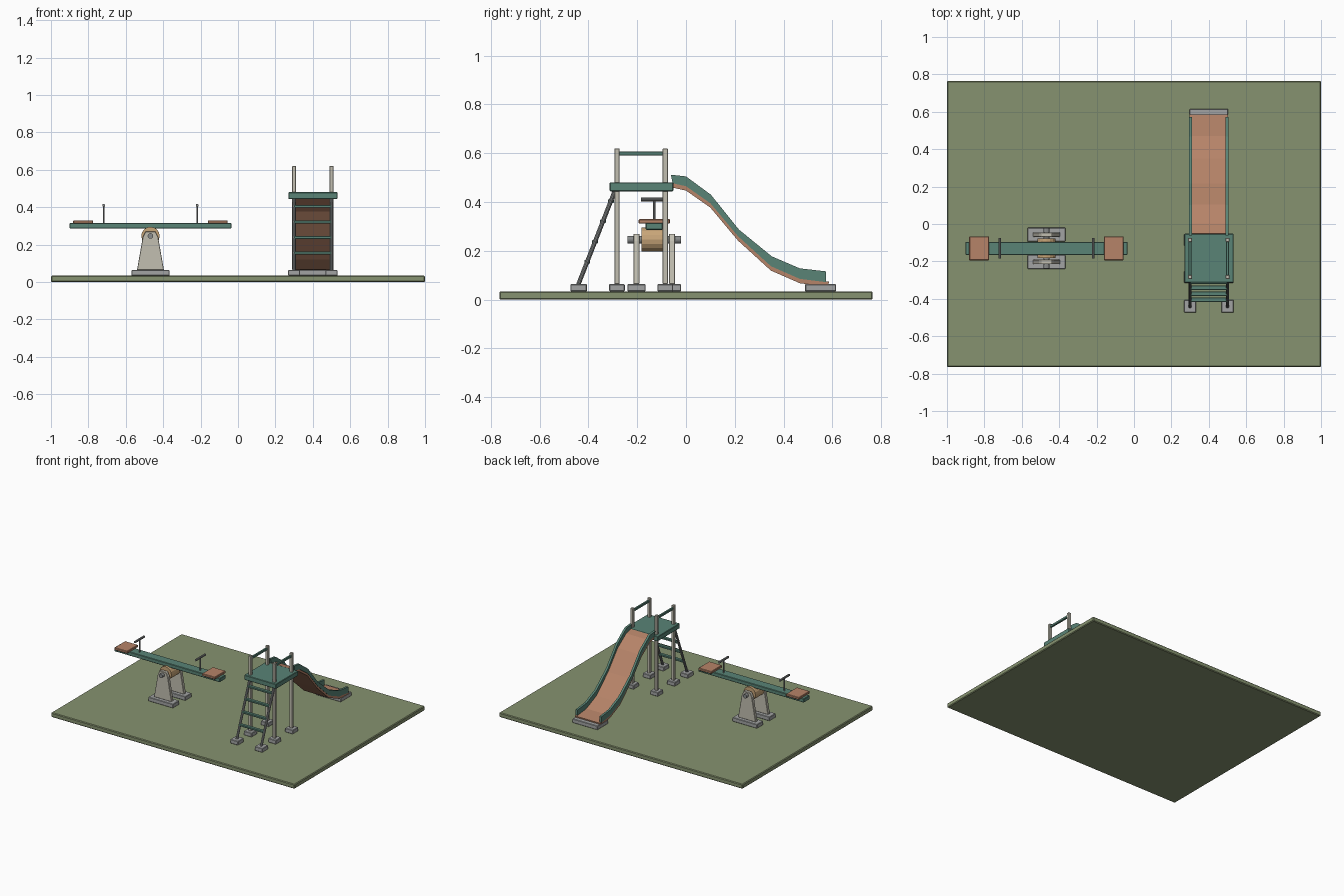
import bpy, bmesh, math
from mathutils import Vector

if "Cube" in bpy.data.objects:
    bpy.data.objects.remove(bpy.data.objects["Cube"])


def material(name, rgb):
    m = bpy.data.materials.new(name)
    m.diffuse_color = (*rgb, 1)
    m.use_nodes = True
    m.node_tree.nodes["Principled BSDF"].inputs["Base Color"].default_value = m.diffuse_color
    return m


GRASS = material("grass", (0.24, 0.29, 0.16))
TEAL = material("teal_paint", (0.10, 0.23, 0.18))
COPPER = material("copper_paint", (0.47, 0.23, 0.14))
CREAM = material("cream_paint", (0.54, 0.52, 0.44))
TAN = material("tan_drum", (0.58, 0.38, 0.19))
CONCRETE = material("concrete", (0.36, 0.37, 0.37))
STEEL = material("steel", (0.25, 0.26, 0.26))


def finish(bm, name, mat, bevel=0):
    bmesh.ops.recalc_face_normals(bm, faces=bm.faces)
    mesh = bpy.data.meshes.new(name)
    bm.to_mesh(mesh)
    bm.free()
    ob = bpy.data.objects.new(name, mesh)
    bpy.context.collection.objects.link(ob)
    mesh.materials.append(mat)
    if bevel:
        mod = ob.modifiers.new("bevel", 'BEVEL')
        mod.width = bevel
        mod.segments = 1
    return ob


def box(name, x, y, z, mat, bevel=0.003):
    """Box from (min, max) pairs."""
    bm = bmesh.new()
    bmesh.ops.create_cube(bm, size=1)
    for v in bm.verts:
        v.co = [(lo + hi) / 2 + c * (hi - lo) for (lo, hi), c in zip((x, y, z), v.co)]
    return finish(bm, name, mat, bevel)


def around(c, w):
    return (c - w / 2, c + w / 2)


def tube(name, a, b, r, mat, sides=12):
    """Cylinder between two points."""
    a, b = Vector(a), Vector(b)
    bm = bmesh.new()
    bmesh.ops.create_cone(bm, cap_ends=True, segments=sides, radius1=r, radius2=r,
                          depth=(b - a).length)
    ob = finish(bm, name, mat)
    ob.location = (a + b) / 2
    ob.rotation_euler = (b - a).to_track_quat('Z', 'Y').to_euler()
    return ob


def strip(name, x, lower, upper, mat):
    """Ribbon in the yz plane between two lines, extruded along x."""
    bm = bmesh.new()
    rings = [[bm.verts.new((px, y, z)) for px, (y, z) in
              ((x[0], lo), (x[1], lo), (x[1], up), (x[0], up))]
             for lo, up in zip(lower, upper)]
    for r, s in zip(rings, rings[1:]):
        for i in range(4):
            j = (i + 1) % 4
            bm.faces.new((r[i], r[j], s[j], s[i]))
    bm.faces.new(rings[0])
    bm.faces.new(rings[-1])
    return finish(bm, name, mat)


G = 0.034    # ground top
F = 0.064    # footing top

# Ground
box("ground_slab", (-1, 1), (-0.765, 0.765), (0, G), GRASS, 0.005)

# Seesaw
SX, SY, AZ = -0.468, -0.13, 0.246
box("seesaw_plank", around(SX, 0.866), around(SY, 0.07), (0.286, 0.315), TEAL)
tube("seesaw_drum", (SX, SY - 0.053, AZ), (SX, SY + 0.053, AZ), 0.049, TAN, 16)
tube("seesaw_axle", (SX, SY - 0.109, AZ), (SX, SY + 0.109, AZ), 0.015, STEEL)
frame = [(-0.072, F), (0.072, F), (0.041, 0.24), (0.026, 0.27), (-0.026, 0.27), (-0.041, 0.24)]
for s in (-1, 1):
    box("seesaw_seat", around(SX + s * 0.36, 0.106), around(SY, 0.128), (0.312, 0.33), COPPER)
    hx = SX + s * 0.25
    tube("seesaw_handle_post", (hx, SY, 0.31), (hx, SY, 0.41), 0.005, STEEL, 8)
    tube("seesaw_handle_bar", (hx, SY - 0.055, 0.41), (hx, SY + 0.055, 0.41), 0.008, STEEL, 10)
    fy = SY + s * 0.073
    box("seesaw_footing", around(SX, 0.203), around(fy, 0.074), (G, F), CONCRETE)
    bm = bmesh.new()
    face = bm.faces.new([bm.verts.new((SX + x, fy - 0.012, z)) for x, z in frame])
    ext = bmesh.ops.extrude_face_region(bm, geom=[face])["geom"]
    bmesh.ops.translate(bm, vec=(0, 0.024, 0),
                        verts=[v for v in ext if isinstance(v, bmesh.types.BMVert)])
    finish(bm, "seesaw_frame", CREAM, 0.002)

# Slide tower
CX = 0.4
box("platform", around(CX, 0.262), (-0.313, -0.052), (0.444, 0.48), TEAL)
for s in (-1, 1):
    px = CX + s * 0.1
    for py in (-0.283, -0.085):
        box("tower_post", around(px, 0.021), around(py, 0.021), (F, 0.62), CREAM, 0.002)
        box("post_footing", around(px, 0.064), around(py, 0.064), (G, F), CONCRETE)
    box("guard_rail", around(px, 0.015), (-0.275, -0.093), (0.59, 0.607), TEAL, 0.002)
    tube("ladder_rail", (px, -0.442, F - 0.004), (px, -0.29, 0.45), 0.009, STEEL, 10)
    box("ladder_footing", around(px, 0.064), around(-0.44, 0.068), (G, F), CONCRETE)
for i in range(4):
    z = 0.155 + i * 0.083
    box("ladder_rung", around(CX, 0.2), around(-0.442 + (z - 0.06) * 0.39, 0.024),
        around(z, 0.014), TEAL, 0.002)

# Slide chute: bed and side walls
bed = [(-0.055, 0.459), (0, 0.447), (0.10, 0.377), (0.213, 0.242),
       (0.348, 0.119), (0.467, 0.067), (0.583, 0.054)]
strip("slide_bed", around(CX, 0.204), bed, [(y + 0.003, z + 0.02) for y, z in bed], COPPER)
wall_top = [(-0.062, 0.512), (0, 0.505), (0.102, 0.43), (0.217, 0.287),
            (0.352, 0.177), (0.467, 0.128), (0.573, 0.116)]
wall_low = [(min(y, 0.573), z + 0.018) for y, z in bed]
for s in (-1, 1):
    strip("slide_wall", around(CX + s * 0.097, 0.016), wall_low, wall_top, TEAL)
box("slide_footing", around(CX, 0.206), (0.488, 0.615), (G, F), CONCRETE)
